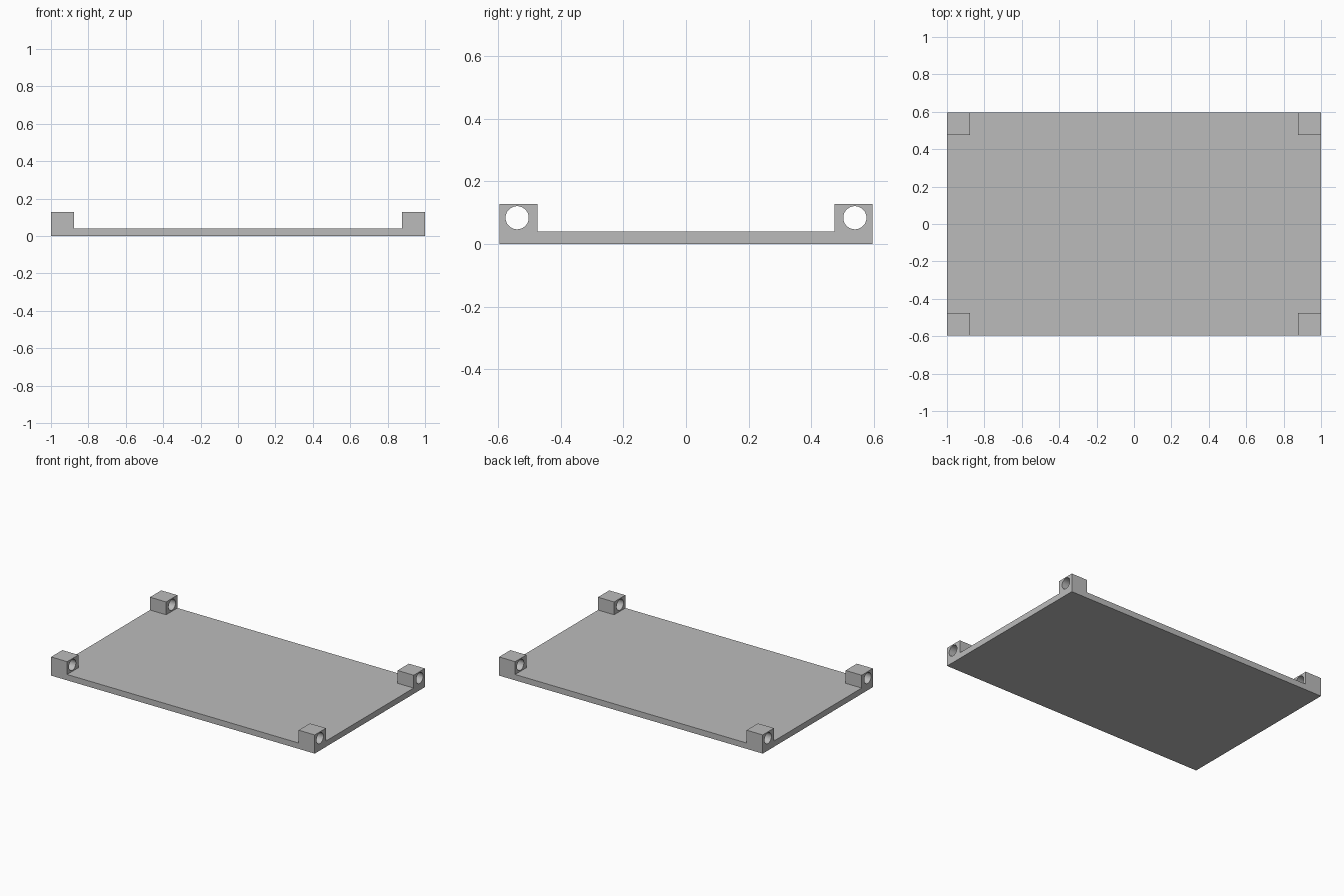
import bpy, bmesh
from math import radians
from mathutils import Matrix, Vector

default = bpy.data.objects.get("Cube")
if default:
    bpy.data.objects.remove(default, do_unlink=True)

HALF_X, HALF_Y = 1.0, 0.597
PLATE_Z, BLOCK_Z, BLOCK = 0.04, 0.128, 0.122
HOLE_Y, HOLE_Z, HOLE_R = 0.54, 0.084, 0.037

grey = bpy.data.materials.new("plain grey")
grey.use_nodes = True
colour = (0.5, 0.5, 0.5, 1)
grey.diffuse_color = colour
grey.node_tree.nodes["Principled BSDF"].inputs["Base Color"].default_value = colour


def add_object(name, bm):
    mesh = bpy.data.meshes.new(name)
    bm.to_mesh(mesh)
    bm.free()
    mesh.materials.append(grey)
    obj = bpy.data.objects.new(name, mesh)
    bpy.context.collection.objects.link(obj)
    return obj


# Base plate, sliced along the block edges
bm = bmesh.new()
bmesh.ops.create_cube(bm, size=1, matrix=Matrix.Translation((0, 0, PLATE_Z / 2))
                      @ Matrix.Diagonal((2 * HALF_X, 2 * HALF_Y, PLATE_Z, 1)))
for axis, half in ((Vector((1, 0, 0)), HALF_X), (Vector((0, 1, 0)), HALF_Y)):
    for side in (-1, 1):
        bmesh.ops.bisect_plane(bm, geom=bm.verts[:] + bm.edges[:] + bm.faces[:],
                               plane_co=axis * side * (half - BLOCK), plane_no=axis)

# Corner blocks raised from the plate
bm.normal_update()
corners = []
for face in bm.faces:
    c = face.calc_center_median()
    if face.normal.z > 0.9 and abs(c.x) > HALF_X - BLOCK and abs(c.y) > HALF_Y - BLOCK:
        corners.append(face)
raised = bmesh.ops.extrude_face_region(bm, geom=corners)["geom"]
bmesh.ops.delete(bm, geom=corners, context='FACES_ONLY')
for v in raised:
    if isinstance(v, bmesh.types.BMVert):
        v.co.z = BLOCK_Z
bmesh.ops.recalc_face_normals(bm, faces=bm.faces[:])
bmesh.ops.dissolve_limit(bm, angle_limit=radians(1), verts=bm.verts[:], edges=bm.edges[:])
tray = add_object("tray_with_corner_blocks", bm)

# Round holes running lengthwise through the blocks
bm = bmesh.new()
for side in (-1, 1):
    bmesh.ops.create_cone(bm, cap_ends=True, segments=48, radius1=HOLE_R, radius2=HOLE_R,
                          depth=2.4, matrix=Matrix.Translation((0, side * HOLE_Y, HOLE_Z))
                          @ Matrix.Rotation(radians(90), 4, 'Y'))
cutter = add_object("hole_cutter", bm)
cut = tray.modifiers.new("holes", 'BOOLEAN')
cut.operation = 'DIFFERENCE'
cut.solver = 'EXACT'
cut.object = cutter

bpy.ops.object.select_all(action='DESELECT')
tray.select_set(True)
bpy.context.view_layer.objects.active = tray
bpy.ops.object.modifier_apply(modifier=cut.name)
bpy.data.objects.remove(cutter, do_unlink=True)
bpy.ops.object.shade_smooth_by_angle(angle=radians(30))
